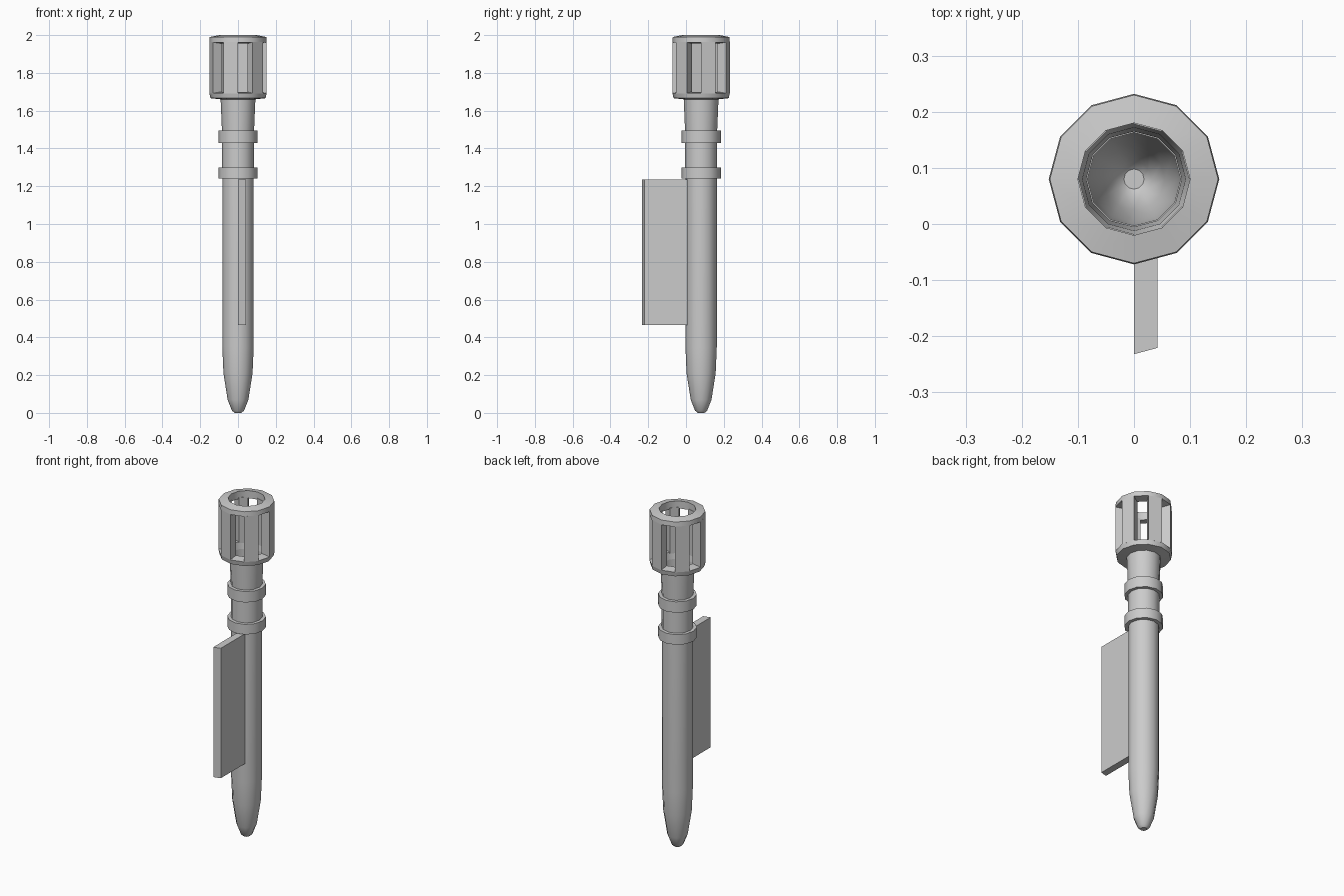
import bpy, bmesh
from math import sin, cos, radians

if "Cube" in bpy.data.objects:
    bpy.data.objects.remove(bpy.data.objects["Cube"])

SIDES = 12
CY = 0.08  # y position of the shaft axis


def polar(r, deg, z):
    a = radians(deg)
    return (r * cos(a), CY + r * sin(a), z)


def finish(bm, name, smooth=None):
    bmesh.ops.remove_doubles(bm, verts=bm.verts, dist=1e-5)
    bmesh.ops.recalc_face_normals(bm, faces=bm.faces)
    me = bpy.data.meshes.new(name)
    bm.to_mesh(me)
    bm.free()
    ob = bpy.data.objects.new(name, me)
    bpy.context.collection.objects.link(ob)
    if smooth:
        bpy.ops.object.select_all(action='DESELECT')
        ob.select_set(True)
        bpy.context.view_layer.objects.active = ob
        bpy.ops.object.shade_smooth_by_angle(angle=radians(smooth))
    return ob


def lathe(name, profile, closed=False):
    """Revolve (radius, z) points around the shaft axis."""
    bm = bmesh.new()
    rings = [[bm.verts.new(polar(r, 360 / SIDES * i, z)) for i in range(SIDES)]
             for r, z in profile]
    pairs = list(zip(rings, rings[1:]))
    if closed:
        pairs.append((rings[-1], rings[0]))
    else:
        bm.faces.new(rings[0])
    for a, b in pairs:
        for i in range(SIDES):
            j = (i + 1) % SIDES
            bm.faces.new((a[i], a[j], b[j], b[i]))
    return finish(bm, name, 35)


def prism(name, base, z0, z1):
    """Upright block from a flat outline of (x, y) points."""
    bm = bmesh.new()
    f = bm.faces.new([bm.verts.new((p[0], p[1], z0)) for p in base])
    ext = bmesh.ops.extrude_face_region(bm, geom=[f], use_keep_orig=True)
    for v in ext['geom']:
        if isinstance(v, bmesh.types.BMVert):
            v.co.z = z1
    return finish(bm, name)


# hollow shaft: rounded tip, long barrel, two collars, flared neck, open top
lathe("shaft", [
    (0.018, 0.0), (0.032, 0.012), (0.055, 0.07), (0.077, 0.21), (0.083, 0.35),
    (0.083, 1.24), (0.104, 1.24), (0.104, 1.30), (0.085, 1.30),
    (0.085, 1.43), (0.104, 1.43), (0.104, 1.495), (0.085, 1.495),
    (0.092, 1.66)])

# cage rings
lathe("cage_lower_ring", [(0.092, 1.66), (0.146, 1.666), (0.152, 1.693),
                          (0.10, 1.70)], closed=True)
lathe("cage_upper_ring", [(0.10, 1.955), (0.152, 1.962), (0.150, 1.99),
                          (0.10, 2.0)], closed=True)

# six cage bars, one on every second side
for k in range(6):
    a = 60 * k
    prism(f"cage_bar_{k + 1}",
          [polar(0.098, a, 0), polar(0.152, a, 0),
           polar(0.152, a + 30, 0), polar(0.098, a + 30, 0)], 1.692, 1.963)

# fin pulled straight forward from one side of the barrel
p, q = polar(0.083, 270, 0), polar(0.083, 300, 0)
prism("fin", [p, q, (q[0], q[1] - 0.229), (p[0], p[1] - 0.229)], 0.465, 1.236)
